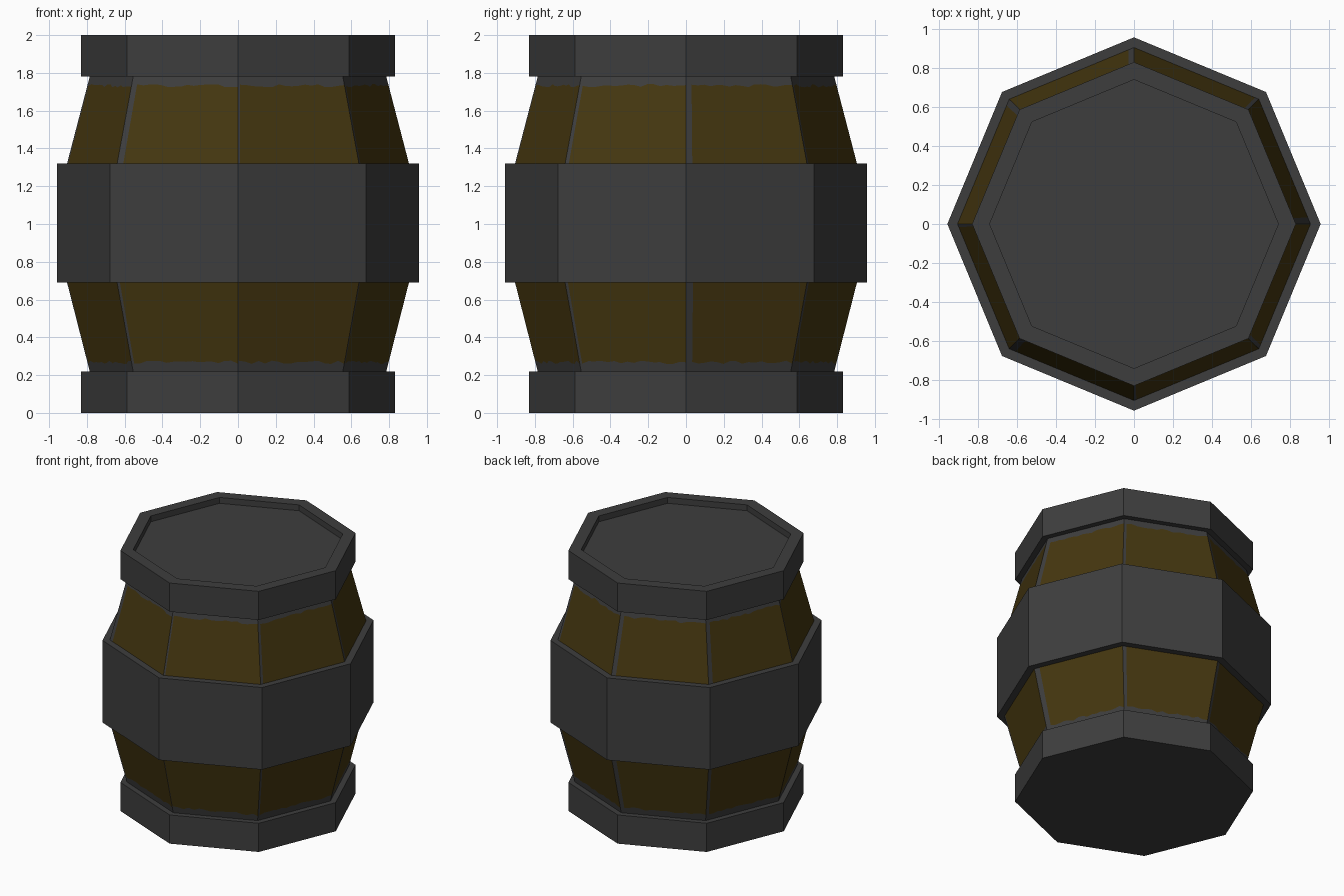
import bpy, bmesh, math, random
from mathutils import Vector

if "Cube" in bpy.data.objects:
    bpy.data.objects.remove(bpy.data.objects["Cube"])

random.seed(4)
N = 8


def material(name, rgb):
    m = bpy.data.materials.new(name)
    m.diffuse_color = (*rgb, 1)
    m.use_nodes = True
    m.node_tree.nodes["Principled BSDF"].inputs["Base Color"].default_value = m.diffuse_color
    return m


IRON = material("dark_iron", (0.048, 0.048, 0.048))
WOOD = material("brown_wood", (0.060, 0.038, 0.005))


def corner(i, r, z):
    a = math.radians(-135 + 45 * i)
    return Vector((r * math.cos(a), r * math.sin(a), z))


def finish(name, bm, mats):
    bmesh.ops.remove_doubles(bm, verts=bm.verts, dist=1e-5)
    me = bpy.data.meshes.new(name)
    bm.to_mesh(me)
    bm.free()
    for m in mats:
        me.materials.append(m)
    ob = bpy.data.objects.new(name, me)
    bpy.context.collection.objects.link(ob)
    return ob


def lathe(name, profile):
    """Eight-sided turned part; a profile point at r = 0 closes with one polygon."""
    bm = bmesh.new()
    rings = [[bm.verts.new(corner(i, r, z)) for i in range(N)]
             for r, z in profile if r > 0]
    for a, b in zip(rings, rings[1:]):
        for i in range(N):
            j = (i + 1) % N
            bm.faces.new((a[i], a[j], b[j], b[i]))
    if profile[0][0] == 0:
        bm.faces.new(rings[0][::-1])
    if profile[-1][0] == 0:
        bm.faces.new(rings[-1])
    return finish(name, bm, [IRON])


# Iron hoops with base and recessed lid
lathe("bottom_hoop", [(0, 0), (0.83, 0), (0.83, 0.22), (0.785, 0.22)])
lathe("middle_hoop", [(0.905, 0.69), (0.957, 0.69), (0.957, 1.32), (0.905, 1.32)])
lathe("top_hoop_and_lid", [(0.785, 1.78), (0.83, 1.78), (0.83, 2.0), (0.74, 2.0),
                           (0.74, 1.955), (0, 1.955)])


def staves(name, z_hoop, z_end, strips):
    """Tapered wood, with a ragged dark band at the end and a dark seam on each left edge."""
    bm = bmesh.new()
    cols = 16
    s = 1 if z_end > z_hoop else -1

    def point(i, u, z):
        t = (z - z_hoop) / (z_end - z_hoop)
        r = 0.905 + (0.785 - 0.905) * t
        return corner(i, r, z).lerp(corner(i + 1, r, z), u)

    for i in range(N):
        w = max(strips[i], 0.004) / 0.65
        us = [0] + [w + (1 - w) * k / cols for k in range(cols + 1)]
        edge = [z_end - s * (0.048 + random.uniform(-0.009, 0.009)) for _ in us]
        for k in range(len(us) - 1):
            u0, u1 = us[k], us[k + 1]
            e0, e1 = edge[k], edge[k + 1]
            for za, zb, zc, zd, mat in (
                    (z_hoop, z_hoop, e1, e0, 0 if k == 0 else 1),
                    (e0, e1, z_end, z_end, 0)):
                q = [point(i, u0, za), point(i, u1, zb), point(i, u1, zc), point(i, u0, zd)]
                if s < 0:
                    q.reverse()
                f = bm.faces.new([bm.verts.new(p) for p in q])
                f.material_index = mat
    return finish(name, bm, [IRON, WOOD])


# Wooden staves above and below the middle hoop
staves("upper_staves", 1.32, 1.78, [0.033, 0.012, 0.02, 0.034, 0.02, 0.03, 0.033, 0.015])
staves("lower_staves", 0.69, 0.22, [0.015, 0, 0.015, 0.038, 0.025, 0.03, 0.025, 0.01])
